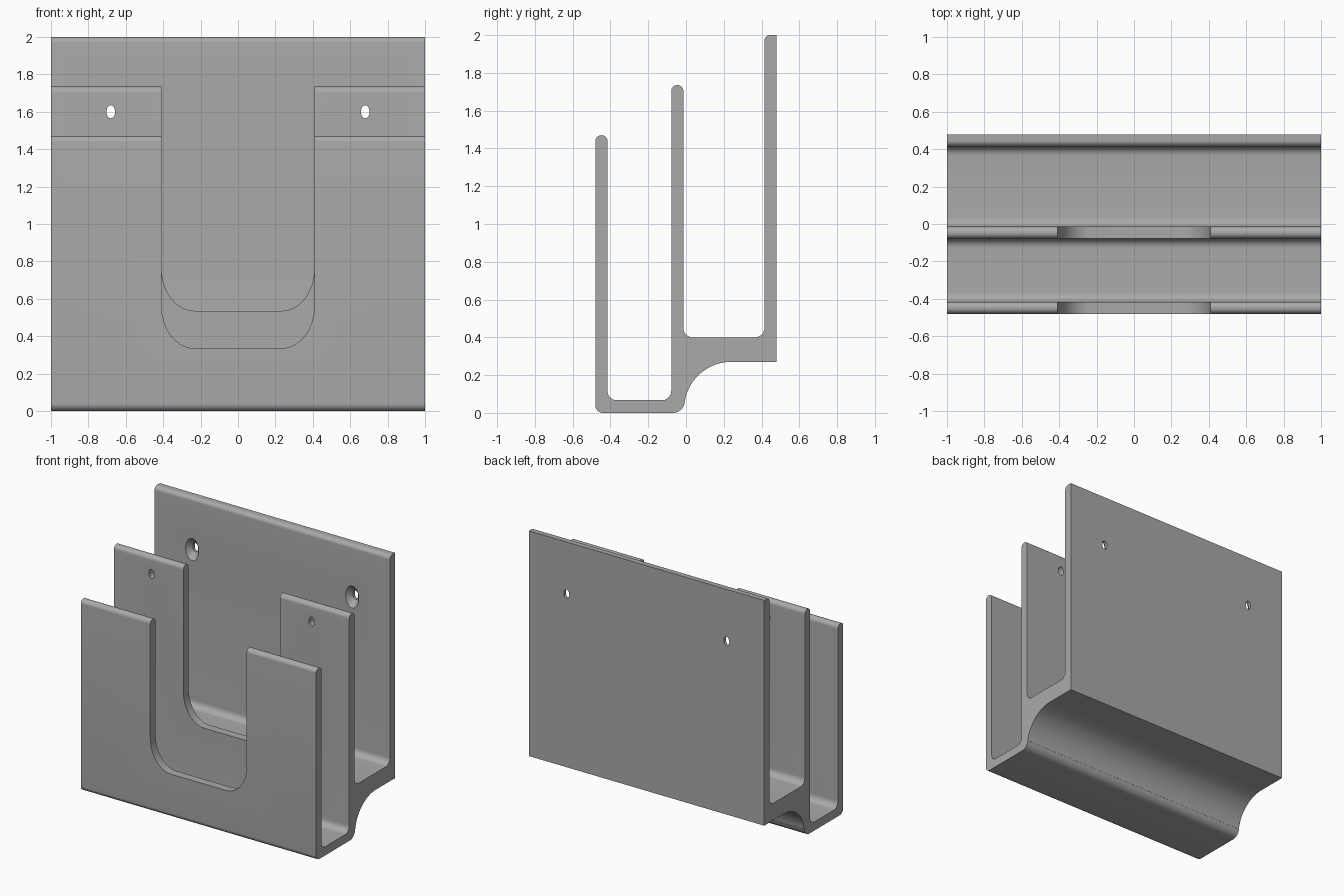
import bpy, bmesh, math

if "Cube" in bpy.data.objects:
    bpy.data.objects.remove(bpy.data.objects["Cube"])

grey = bpy.data.materials.new("plain grey")
grey.diffuse_color = (0.40, 0.40, 0.40, 1)
grey.use_nodes = True
grey.node_tree.nodes["Principled BSDF"].inputs["Base Color"].default_value = grey.diffuse_color


def arc(cu, cv, ru, rv, a0, a1, n=10):
    """Points along an elliptical arc, angles in degrees."""
    pts = []
    for i in range(n + 1):
        a = math.radians(a0 + (a1 - a0) * i / n)
        pts.append((cu + ru * math.cos(a), cv + rv * math.sin(a)))
    return pts


def loft(name, rings):
    """Closed solid through a list of equal-length rings of 3D points."""
    bm = bmesh.new()
    vs = [[bm.verts.new(p) for p in ring] for ring in rings]
    n = len(rings[0])
    for a, b in zip(vs, vs[1:]):
        for i in range(n):
            j = (i + 1) % n
            bm.faces.new((a[i], a[j], b[j], b[i]))
    bm.faces.new(vs[0])
    bm.faces.new(vs[-1])
    bmesh.ops.recalc_face_normals(bm, faces=bm.faces)
    me = bpy.data.meshes.new(name)
    bm.to_mesh(me)
    bm.free()
    ob = bpy.data.objects.new(name, me)
    bpy.context.collection.objects.link(ob)
    me.materials.append(grey)
    return ob


# Side profile (y, z): two pockets between three walls, scooped underside
F0, F1, M0, M1, B0, B1 = -0.48, -0.416, -0.078, -0.014, 0.415, 0.479
r, f, R = 0.031, 0.05, 0.25
profile = (
    arc(F0 + 0.04, 0.04, 0.04, 0.04, 270, 180)                            # front bottom edge
    + arc(F0 + r, 1.47 - r, r, r, 180, 90) + arc(F1 - r, 1.47 - r, r, r, 90, 0)
    + arc(F1 + f, 0.067 + f, f, f, 180, 270) + arc(M0 - f, 0.067 + f, f, f, 270, 360)
    + arc(M0 + r, 1.735 - r, r, r, 180, 90) + arc(M1 - r, 1.735 - r, r, r, 90, 0)
    + arc(M1 + f, 0.4 + f, f, f, 180, 270) + arc(B0 - f, 0.4 + f, f, f, 270, 360)
    + arc(B0 + r, 2 - r, r, r, 180, 90)                                   # back wall top
    + [(B1, 2.0), (B1, 0.27)]
    + arc(0.24, 0.02, R, R, 90, 171.7, 20)                                # scoop
    + arc(-0.07, 0.064, 0.064, 0.064, -8.3, -90)                          # rear bottom edge
)
holder = loft("wall_holder", [[(x, y, z) for y, z in profile] for x in (-1, 1)])
bm = bmesh.new()
bm.from_mesh(holder.data)
bmesh.ops.remove_doubles(bm, verts=bm.verts, dist=1e-4)
bm.to_mesh(holder.data)
bm.free()


def cut(cutter):
    cutter.hide_render = True
    mod = holder.modifiers.new(cutter.name, 'BOOLEAN')
    mod.operation = 'DIFFERENCE'
    mod.solver = 'EXACT'
    mod.object = cutter
    bpy.context.view_layer.objects.active = holder
    bpy.ops.object.modifier_apply(modifier=mod.name)
    bpy.data.objects.remove(cutter)


# U-shaped hand openings in the front and middle walls
for name, y0, y1, z in (("front_opening", -0.6, -0.3, 0.336), ("middle_opening", -0.2, 0.1, 0.536)):
    w, rx, rz = 0.41, 0.175, 0.235
    outline = ([(-w, 2.2)] + arc(-w + rx, z + rz, rx, rz, 180, 270, 14)
               + arc(w - rx, z + rz, rx, rz, 270, 360, 14) + [(w, 2.2)])
    cut(loft(name, [[(x, y, v) for x, v in outline] for y in (y0, y1)]))

# Screw holes through the middle and back walls, countersunk in the back wall
for x in (-0.68, 0.68):
    def ring(y, rx, rz):
        return [(u, y, v) for u, v in arc(x, 1.6, rx, rz, 0, 360, 24)[:-1]]
    cut(loft("middle_hole", [ring(-0.2, 0.023, 0.035), ring(0.1, 0.023, 0.035)]))
    cut(loft("countersunk_hole", [ring(0.405, 0.064, 0.098), ring(0.455, 0.023, 0.035),
                                  ring(0.6, 0.023, 0.035)]))

# Smooth rounded edges, crisp corners
bpy.ops.object.select_all(action='DESELECT')
holder.select_set(True)
bpy.context.view_layer.objects.active = holder
bpy.ops.object.shade_smooth_by_angle(angle=math.radians(30))
